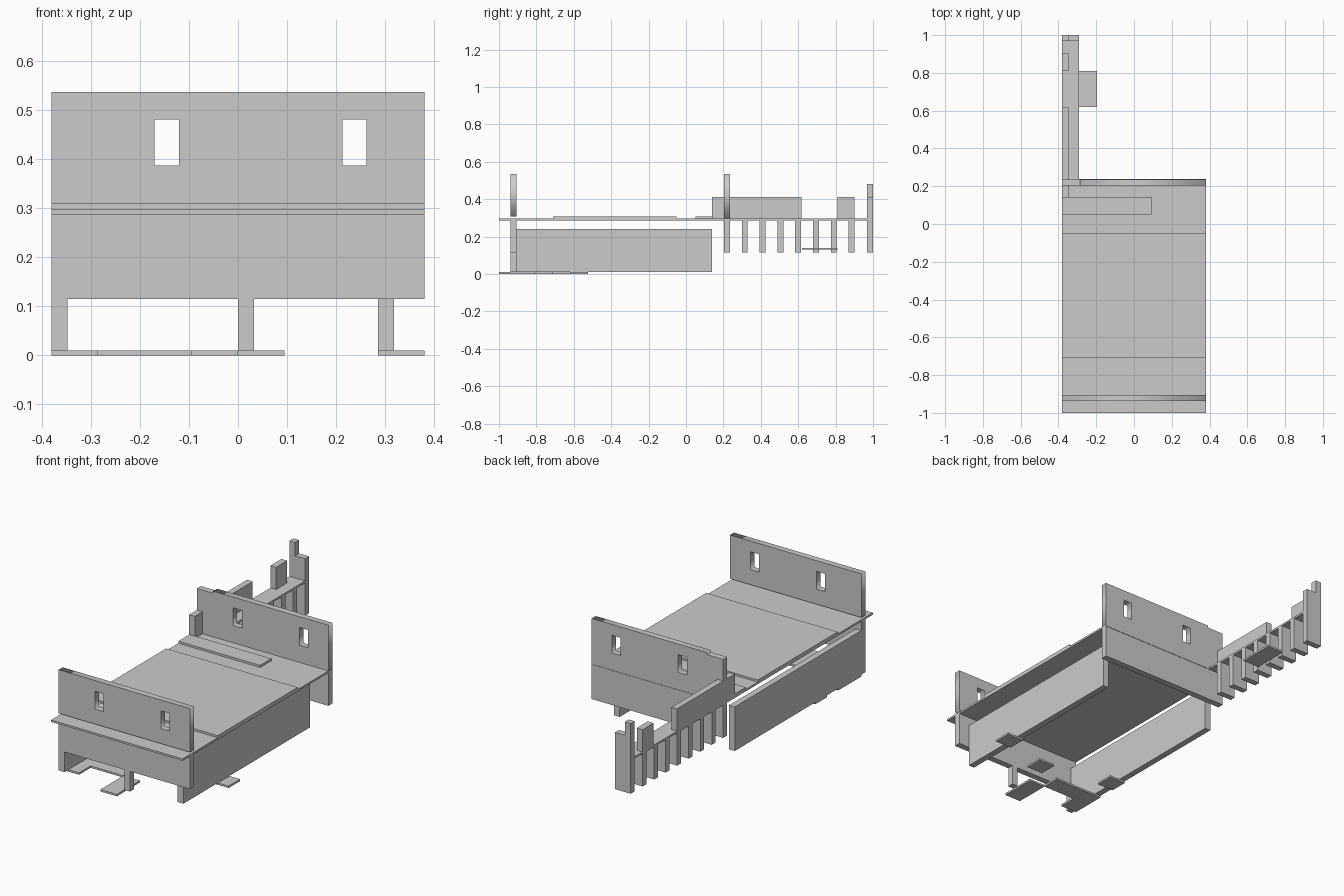
import bpy, math

if "Cube" in bpy.data.objects:
    bpy.data.objects.remove(bpy.data.objects["Cube"])

L, R = -0.38, 0.38           # outer left / right faces
T = 0.033                    # wall thickness
G = 0.095                    # layout grid step


def box(name, x, y, z):
    """Axis-aligned box from (min, max) ranges."""
    bpy.ops.mesh.primitive_cube_add(size=1, location=[(a + b) / 2 for a, b in (x, y, z)])
    ob = bpy.context.object
    ob.name = ob.data.name = name
    ob.scale = [b - a for a, b in (x, y, z)]
    bpy.ops.object.transform_apply(location=False, rotation=False, scale=True)
    return ob


def window_wall(name, x, y, z, windows):
    """Upright panel along x with rectangular window holes."""
    cu = bpy.data.curves.new(name, 'CURVE')
    cu.dimensions, cu.fill_mode = '2D', 'BOTH'
    cu.extrude = (y[1] - y[0]) / 2
    for (x0, x1), (z0, z1) in [(x, z)] + windows:
        sp = cu.splines.new('POLY')
        sp.points.add(3)
        for p, c in zip(sp.points, [(x0, z0), (x1, z0), (x1, z1), (x0, z1)]):
            p.co = (*c, 0, 1)
        sp.use_cyclic_u = True
    ob = bpy.data.objects.new(name, cu)
    ob.location.y = sum(y) / 2
    ob.rotation_euler.x = math.pi / 2
    bpy.context.collection.objects.link(ob)
    bpy.ops.object.select_all(action='DESELECT')
    ob.select_set(True)
    bpy.context.view_layer.objects.active = ob
    bpy.ops.object.convert(target='MESH')


FRONT = (-0.938, -0.938 + T)
BACK = (0.203, 0.203 + T)
WINDOWS = [((-0.17, -0.12), (0.387, 0.48)), ((0.213, 0.262), (0.387, 0.48))]

# Main deck and raised floor panels
box("main_deck", (L, R), (-1, 0.238), (0.287, 0.297))
box("raised_floor", (L, R), (-0.71, -0.05), (0.297, 0.308))
box("raised_strip", (L, 0.093), (0.05, 0.143), (0.297, 0.308))

# End walls above and below the deck
window_wall("front_upper_wall", (L, R), FRONT, (0.308, 0.536), WINDOWS)
window_wall("back_upper_wall", (-0.286, R), BACK, (0.297, 0.536), WINDOWS)
box("back_wall_corner", (L, -0.286), BACK, (0.297, 0.525))
box("front_lower_wall", (L, R), FRONT, (0.115, 0.287))
box("back_lower_wall", (L, R), BACK, (0.115, 0.287))

# Long side walls and front posts under the deck
for side, x in (("left", L), ("right", 0.285)):
    box(side + "_side_wall", (x, x + T), (FRONT[1], 0.14), (0.01, 0.24))
for side, x in (("left", L), ("middle", 0.0)):
    box(side + "_front_post", (x, x + T), FRONT, (0.01, 0.115))

# Ground plates: x start, y start, size in grid steps
plates = [(0.285, -0.62, 1, 1), (0.0, -0.715, 1, 1), (L, -0.62, 1, 1),
          (-G, -1.0, 1, 2), (L, -0.905, 1, 2), (-0.285, -0.81, 2, 1)]
for i, (x, y, nx, ny) in enumerate(plates):
    box(f"ground_plate_{i}", (x, x + nx * G), (y, y + ny * G), (0, 0.01))

# Rear walkway with its cross supports
WALK = (L, -0.29)
box("walkway_deck", WALK, (0.238, 0.968), (0.286, 0.296))
for i in range(7):
    y = 0.299 + i * G
    box(f"walkway_support_{i}", WALK, (y, y + 0.031), (0.115, 0.286))
box("walkway_landing", (-0.29, -0.195), (0.62, 0.81), (0.13, 0.14))

# Walkway parapets and stepped end post
for i, y in enumerate([(0.14, BACK[0]), (BACK[1], 0.617), (0.81, 0.902)]):
    box(f"walkway_parapet_{i}", (L, L + T), y, (0.296, 0.412))
box("end_post_tall", (L, -0.347), (0.968, 1), (0.115, 0.482))
box("end_post_short", (-0.347, -0.29), (0.968, 1), (0.115, 0.412))
